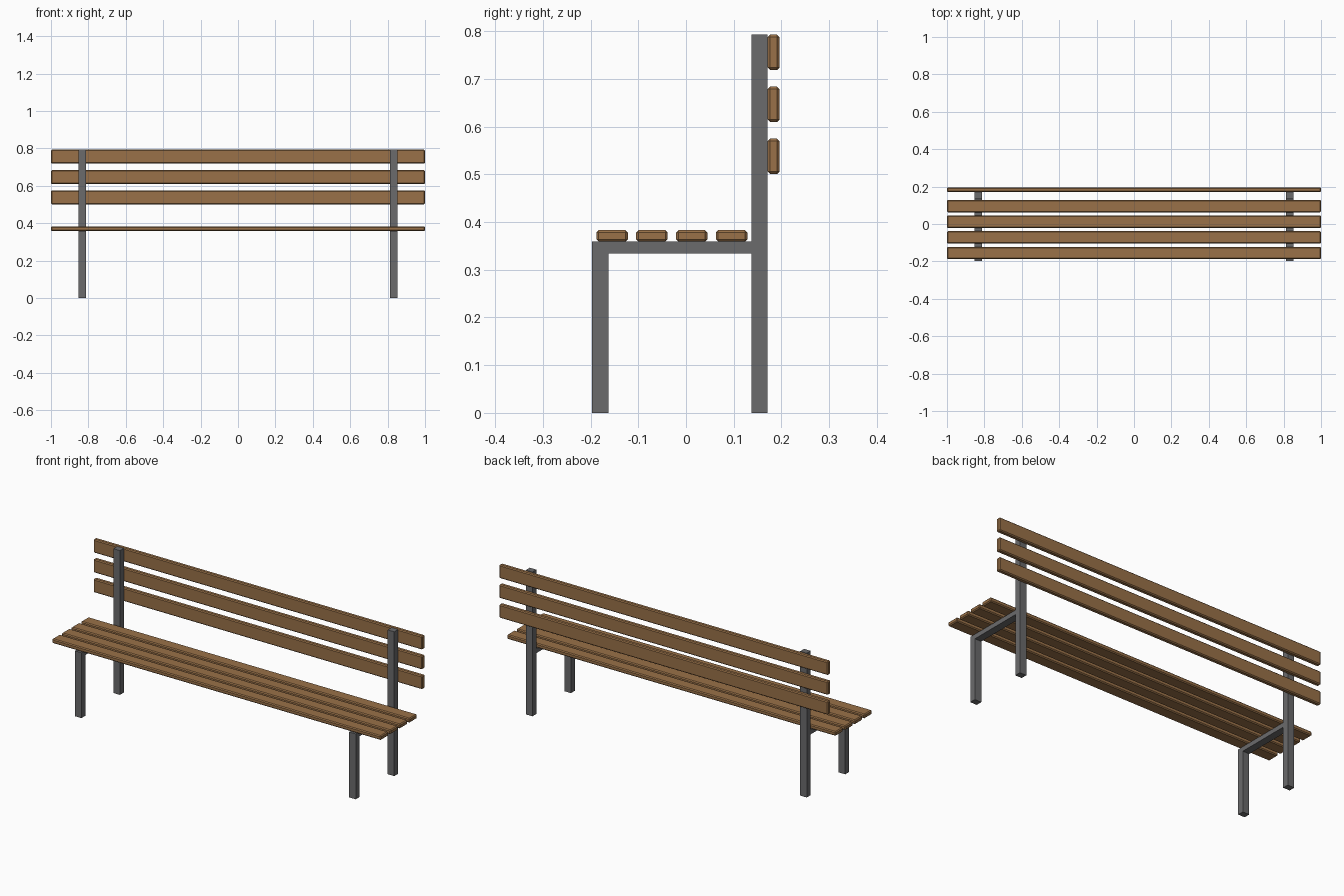
import bpy
import bmesh
from mathutils import Vector

cube = bpy.data.objects.get("Cube")
if cube:
    bpy.data.objects.remove(cube, do_unlink=True)


def material(name, color):
    m = bpy.data.materials.new(name)
    m.use_nodes = True
    m.diffuse_color = color
    m.node_tree.nodes["Principled BSDF"].inputs["Base Color"].default_value = color
    return m


wood = material("brown_wood", (0.32, 0.165, 0.065, 1))
metal = material("grey_metal", (0.145, 0.145, 0.15, 1))


def box(name, low, high, mat, bevel=0):
    """Box between two corners, with optionally chamfered edges."""
    low, high = Vector(low), Vector(high)
    size = high - low
    bm = bmesh.new()
    bmesh.ops.create_cube(bm, size=1)
    bmesh.ops.scale(bm, vec=size, verts=bm.verts)
    if bevel:
        bmesh.ops.bevel(bm, geom=bm.edges[:], offset=bevel, segments=1, affect='EDGES')
    mesh = bpy.data.meshes.new(name)
    bm.to_mesh(mesh)
    bm.free()
    mesh.materials.append(mat)
    obj = bpy.data.objects.new(name, mesh)
    obj.location = (low + high) / 2
    bpy.context.collection.objects.link(obj)
    return obj


seat_z, top_z = 0.359, 0.793
front_y, back_y, tube = -0.197, 0.137, 0.034

# Metal side frames
for side, x in (("right", -0.834), ("left", 0.834)):
    a, b = x - 0.02, x + 0.02
    box(side + "_front_leg", (a, front_y, 0), (b, front_y + tube, seat_z), metal)
    box(side + "_back_post", (a, back_y, 0), (b, back_y + tube, top_z), metal)
    box(side + "_seat_rail", (a, front_y + tube, seat_z - 0.025), (b, back_y, seat_z), metal)

# Seat slats
for i in range(4):
    y = -0.155 + i * 0.0835
    box(f"seat_slat_{i + 1}", (-1, y - 0.033, seat_z), (1, y + 0.033, seat_z + 0.024), wood, 0.005)

# Backrest slats, fixed behind the posts
for i in range(3):
    z = 0.538 + i * 0.109
    y = back_y + tube
    box(f"back_slat_{i + 1}", (-1, y, z - 0.037), (1, y + 0.025, z + 0.037), wood, 0.005)
